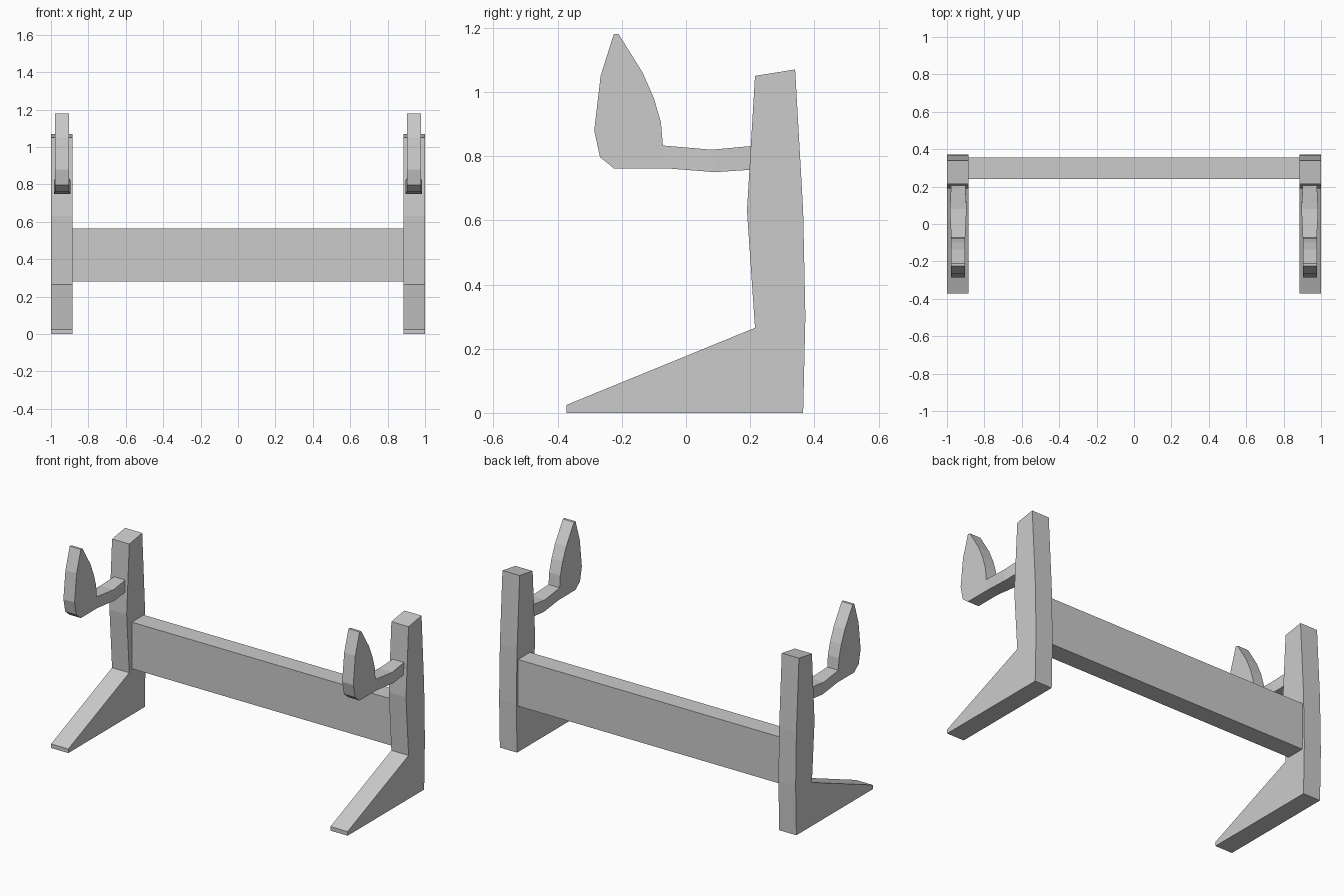
import bpy, bmesh

if "Cube" in bpy.data.objects:
    bpy.data.objects.remove(bpy.data.objects["Cube"])


def plate(name, outline, cells, center_x, half_widths):
    """Flat-sided slab from a (y, z) outline; cells split its side faces."""
    bm = bmesh.new()
    sides = []
    for s in (-1, 1):
        sides.append([bm.verts.new((center_x + s * h, y, z))
                      for (y, z), h in zip(outline, half_widths)])
    for cell in cells:
        for side in sides:
            bm.faces.new([side[i] for i in cell])
    n = len(outline)
    a, b = sides
    for i in range(n):
        j = (i + 1) % n
        bm.faces.new((a[i], a[j], b[j], b[i]))
    bmesh.ops.recalc_face_normals(bm, faces=bm.faces)
    mesh = bpy.data.meshes.new(name)
    bm.to_mesh(mesh)
    bm.free()
    obj = bpy.data.objects.new(name, mesh)
    bpy.context.collection.objects.link(obj)
    return obj


def mirror_x(obj):
    mod = obj.modifiers.new("Mirror", 'MIRROR')
    mod.use_axis = (True, False, False)


# Upright posts with sloping front feet
post = [(-0.372, 0), (0.365, 0), (0.372, 0.3), (0.365, 0.63), (0.34, 1.07),
        (0.215, 1.05), (0.19, 0.63), (0.215, 0.265), (-0.372, 0.025)]
post_cells = [(0, 1, 2, 7, 8), (2, 3, 6, 7), (3, 4, 5, 6)]
mirror_x(plate("side_post", post, post_cells, 0.942, [0.058] * len(post)))

# Holder arms with upturned leaf-shaped tips
hook = [(0.21, 0.758), (0.21, 0.832), (0.08, 0.82), (-0.072, 0.833),
        (-0.078, 0.905), (-0.10, 0.98), (-0.135, 1.06), (-0.21, 1.18),
        (-0.225, 1.18), (-0.266, 1.05), (-0.286, 0.88), (-0.268, 0.797),
        (-0.225, 0.762), (-0.062, 0.762), (0.09, 0.75)]
hook_cells = [(0, 1, 2, 14), (14, 2, 3, 13), tuple(range(3, 14))]
widths = [0.045 if 0.05 < y < 0.12 else 0.0375 for y, z in hook]
mirror_x(plate("holder_arm", hook, hook_cells, 0.94, widths))

# Cross board joining the posts
bpy.ops.mesh.primitive_cube_add(size=1, location=(0, 0.298, 0.422))
board = bpy.context.object
board.name = "cross_board"
board.scale = (1.77, 0.115, 0.284)
